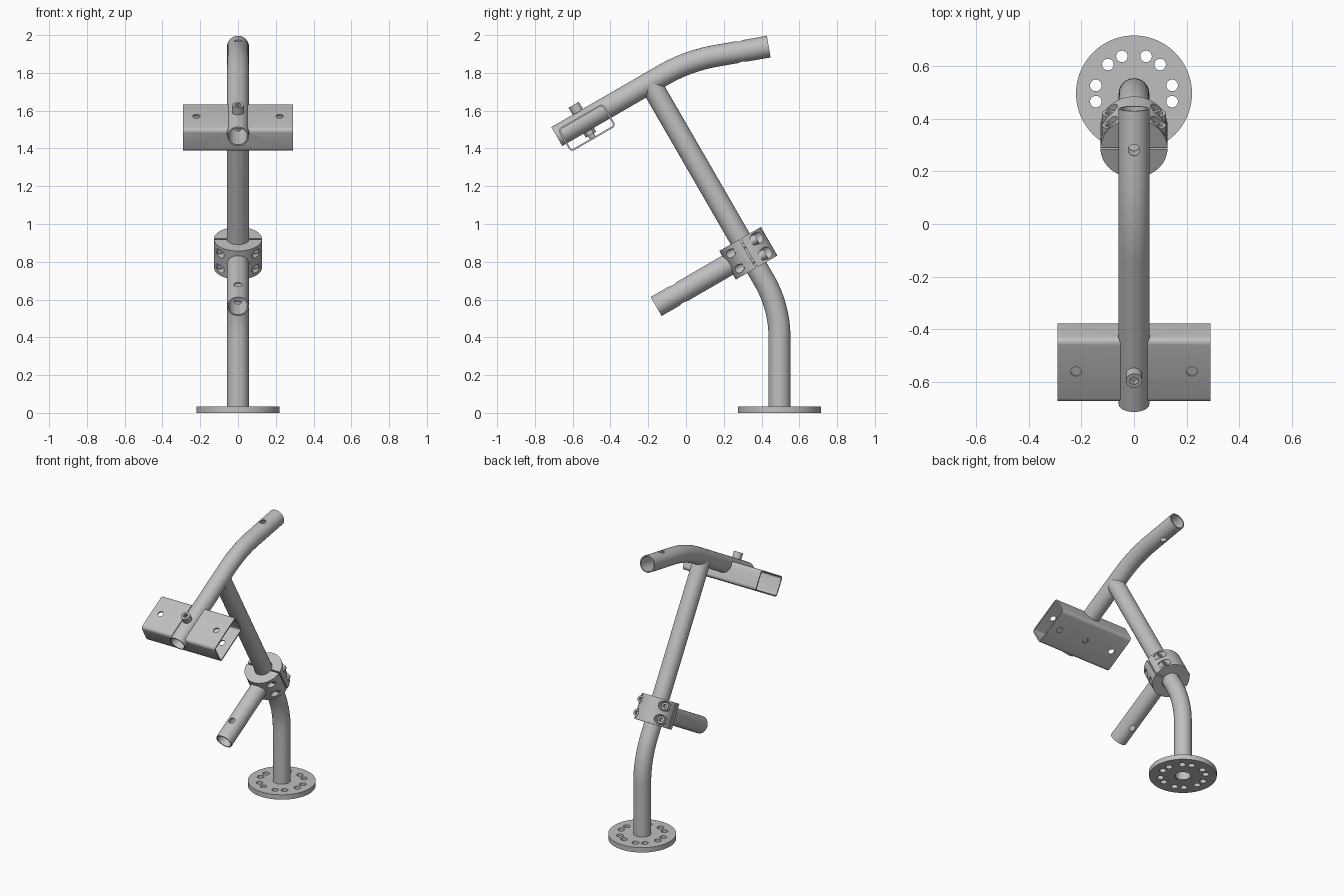
import bpy, bmesh
from math import sin, cos, pi, radians
from mathutils import Vector

if "Cube" in bpy.data.objects:
    bpy.data.objects.remove(bpy.data.objects["Cube"])

steel = bpy.data.materials.new("grey_steel")
steel.use_nodes = True
GREY = (0.52, 0.52, 0.52, 1)
steel.diffuse_color = GREY
steel.node_tree.nodes["Principled BSDF"].inputs["Base Color"].default_value = GREY

# Tilted frame shared by the post, handle, clamp and bracket
TILT = radians(30)
ALONG = Vector((0, cos(TILT), sin(TILT)))      # handle direction
UP = Vector((0, -sin(TILT), cos(TILT)))        # post direction
POST_ROT, HANDLE_ROT = TILT, TILT - pi / 2
CLAMP = Vector((0, 0.33, 0.845))
JOINT = Vector((0, -0.19, 1.747))
MOUNT = Vector((0, -0.5445, 1.544))
R, BORE = 0.058, 0.05


def at(origin, x=0, a=0, p=0):
    return origin + Vector((x, 0, 0)) + ALONG * a + UP * p


def rod(name, r, length, centre, rot=0, sides=32):
    bpy.ops.mesh.primitive_cylinder_add(vertices=sides, radius=r, depth=length,
                                        location=centre, rotation=(rot, 0, 0))
    ob = bpy.context.object
    ob.name = name
    ob.data.materials.append(steel)
    return ob


def block(name, size, centre, rot=0):
    bpy.ops.mesh.primitive_cube_add(size=1, location=centre, rotation=(rot, 0, 0))
    ob = bpy.context.object
    ob.name = name
    ob.scale = size
    bpy.ops.object.transform_apply(location=False, rotation=False, scale=True)
    ob.data.materials.append(steel)
    return ob


def apply(ob, mod):
    bpy.ops.object.select_all(action="DESELECT")
    bpy.context.view_layer.objects.active = ob
    ob.select_set(True)
    bpy.ops.object.modifier_apply(modifier=mod.name)


def cut(ob, cutter):
    mod = ob.modifiers.new("cut", "BOOLEAN")
    mod.operation, mod.solver, mod.object = "DIFFERENCE", "EXACT", cutter
    apply(ob, mod)
    bpy.data.objects.remove(cutter)


def smooth(ob):
    bpy.ops.object.select_all(action="DESELECT")
    bpy.context.view_layer.objects.active = ob
    ob.select_set(True)
    bpy.ops.object.shade_smooth_by_angle(angle=radians(30))


def tube(name, path, sides=40):
    """Hollow pipe swept along a path in the side plane."""
    bm = bmesh.new()
    rings = []
    for i, c in enumerate(path):
        t = (path[min(i + 1, len(path) - 1)] - path[max(i - 1, 0)]).normalized()
        n = t.cross(Vector((1, 0, 0)))
        angles = [2 * pi * k / sides for k in range(sides)]
        rings.append([[bm.verts.new(c + Vector((r * cos(u), 0, 0)) + n * r * sin(u))
                       for u in angles] for r in (R, BORE)])

    def bridge(a, b):
        for k in range(sides):
            j = (k + 1) % sides
            bm.faces.new((a[k], a[j], b[j], b[k]))

    for lo, hi in zip(rings, rings[1:]):
        bridge(lo[0], hi[0])
        bridge(lo[1], hi[1])
    for end in (rings[0], rings[-1]):
        bridge(end[0], end[1])
    bmesh.ops.recalc_face_normals(bm, faces=bm.faces)
    mesh = bpy.data.meshes.new(name)
    bm.to_mesh(mesh)
    bm.free()
    ob = bpy.data.objects.new(name, mesh)
    bpy.context.collection.objects.link(ob)
    mesh.materials.append(steel)
    return ob


def bolt_head(name, r, height, centre, rot, axis):
    head = rod(name, r, height, centre, rot)
    cut(head, rod("socket", r * 0.55, height, centre + axis * height * 0.4, rot, 6))
    smooth(head)


# Round base plate with six pairs of holes
BASE = Vector((0, 0.495, 0.0175))
base = rod("base_plate", 0.22, 0.035, BASE, sides=64)
cut(base, rod("bore", R - 0.002, 0.1, BASE))
for k in range(6):
    for off in (-12, 12):
        u = radians(60 * k + off)
        cut(base, rod("hole", 0.022, 0.1, BASE + Vector((cos(u), sin(u), 0)) * 0.148, sides=24))
smooth(base)

# Post: upright, bending back into the tilt, coped onto the handle
BEND = 0.6
path = [Vector((0, BASE.y, 0.001))]
for k in range(13):
    u = TILT * k / 12
    path.append(Vector((0, BASE.y - BEND * (1 - cos(u)), 0.4 + BEND * sin(u))))
post = tube("post", path + [JOINT])
cut(post, rod("cope", R - 0.001, 0.6, JOINT, HANDLE_ROT, 40))
smooth(post)

# Handle: straight at the bracket, easing to a shallower slope
BEND, TAN = 0.85, 0.15
corner = Vector((0, 0.01, 1.864))
start = corner - ALONG * TAN
path = [Vector((0, -0.684, 1.463))]
for k in range(13):
    u = TILT - radians(20) * k / 12
    path.append(start + BEND * Vector((0, sin(TILT) - sin(u), cos(u) - cos(TILT))))
handle = tube("handle", path + [Vector((0, 0.438, 1.939))])
cut(handle, rod("hole", 0.022, 0.3, (0, 0.29, 1.914), radians(10), 24))
smooth(handle)

# Side tube held by the clamp
side = tube("side_tube", [at(CLAMP, a=-0.064), at(CLAMP, a=-0.5635)])
cut(side, rod("hole", 0.022, 0.3, at(CLAMP, a=-0.43), POST_ROT, 24))
smooth(side)

# Split clamp collar with recessed bolts
collar = rod("clamp_collar", 0.127, 0.175, CLAMP, POST_ROT, 64)
cut(collar, rod("bore", R + 0.002, 0.4, CLAMP, POST_ROT, 40))
cut(collar, block("split", (0.4, 0.01, 0.4), CLAMP, POST_ROT))
spots = [(x, p) for x in (-0.095, 0.095) for p in (-0.046, 0.046)]
for x, p in spots:
    cut(collar, rod("recess", 0.032, 0.2, at(CLAMP, x, 0.145, p), HANDLE_ROT, 24))
    cut(collar, rod("recess", 0.022, 0.2, at(CLAMP, x, -0.15, p), HANDLE_ROT, 24))
smooth(collar)
for x, p in spots:
    bolt_head("clamp_bolt_head", 0.026, 0.034, at(CLAMP, x, 0.061, p), HANDLE_ROT, ALONG)
    smooth(rod("clamp_bolt_shank", 0.015, 0.11, at(CLAMP, x, -0.005, p), HANDLE_ROT, 20))

# Open-ended box bracket with rounded long edges
BOX = at(MOUNT, p=-0.039)
box = block("box_bracket", (0.58, 0.277, 0.14), BOX, POST_ROT)
bm = bmesh.new()
bm.from_mesh(box.data)
long_edges = [e for e in bm.edges if abs(e.verts[0].co.x - e.verts[1].co.x) > 0.1]
bmesh.ops.bevel(bm, geom=long_edges, offset=0.022, segments=5, profile=0.5, affect="EDGES")
bm.normal_update()
bmesh.ops.delete(bm, geom=[f for f in bm.faces if abs(f.normal.x) > 0.9], context="FACES")
bm.to_mesh(box.data)
bm.free()
wall = box.modifiers.new("wall", "SOLIDIFY")
wall.thickness, wall.offset = 0.009, -1
apply(box, wall)
cut(box, rod("notch", R + 0.002, 0.6, MOUNT, HANDLE_ROT, 40))
for x in (-0.22, 0, 0.22):
    cut(box, rod("hole", 0.02, 0.4, at(BOX, x), POST_ROT, 24))
smooth(box)

# Bolt and nut fixing the bracket to the handle
bolt_head("bracket_bolt_head", 0.031, 0.045, at(MOUNT, p=0.078), POST_ROT, UP)
smooth(rod("bracket_bolt_shank", 0.017, 0.165, at(MOUNT, p=-0.02), POST_ROT, 24))
rod("bracket_nut", 0.032, 0.025, at(MOUNT, p=-0.07), POST_ROT, 6)
